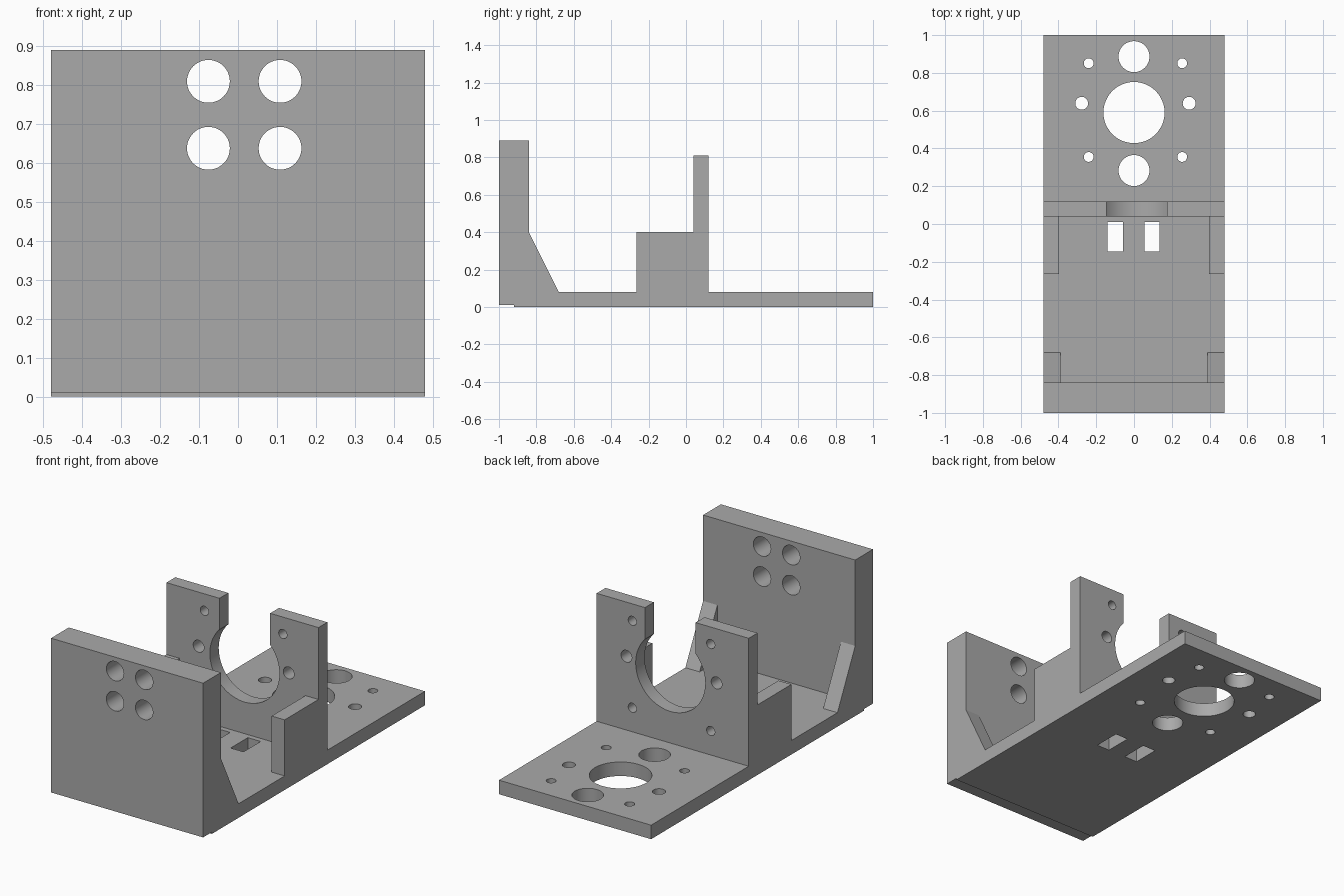
import bpy, bmesh
from mathutils import Matrix, Vector

old = bpy.data.objects.get("Cube")
if old:
    bpy.data.objects.remove(old, do_unlink=True)

grey = bpy.data.materials.new("plain_grey")
grey.use_nodes = True
colour = (0.4, 0.4, 0.4, 1)
grey.diffuse_color = colour
grey.node_tree.nodes["Principled BSDF"].inputs["Base Color"].default_value = colour

HALF = 0.48      # half width of the bracket
FLOOR = 0.08     # top of the base plate


def make_object(name, bm):
    bmesh.ops.recalc_face_normals(bm, faces=bm.faces[:])
    mesh = bpy.data.meshes.new(name)
    bm.to_mesh(mesh)
    bm.free()
    mesh.materials.append(grey)
    obj = bpy.data.objects.new(name, mesh)
    bpy.context.collection.objects.link(obj)
    return obj


def extrude_x(name, profile, x0, x1):
    """Side profile of (y, z) points swept along x."""
    bm = bmesh.new()
    face = bm.faces.new([bm.verts.new((x0, y, z)) for y, z in profile])
    swept = bmesh.ops.extrude_face_region(bm, geom=[face])["geom"]
    verts = [v for v in swept if isinstance(v, bmesh.types.BMVert)]
    bmesh.ops.translate(bm, verts=verts, vec=(x1 - x0, 0, 0))
    return make_object(name, bm)


def box(name, x, y, z):
    return extrude_x(name, [(y[0], z[0]), (y[1], z[0]), (y[1], z[1]), (y[0], z[1])], *x)


def cylinder(centre, radius, axis, depth=0.5):
    bm = bmesh.new()
    turn = Vector((0, 0, 1)).rotation_difference(Vector(axis)).to_matrix().to_4x4()
    bmesh.ops.create_cone(bm, cap_ends=True, segments=48, radius1=radius, radius2=radius,
                          depth=depth, matrix=Matrix.Translation(centre) @ turn)
    return make_object("hole_cutter", bm)


def cut(obj, cutters):
    bpy.context.view_layer.objects.active = obj
    for cutter in cutters:
        cutter.hide_render = True
        mod = obj.modifiers.new("cut", "BOOLEAN")
        mod.operation = "DIFFERENCE"
        mod.solver = "EXACT"
        mod.object = cutter
        bpy.ops.object.modifier_apply(modifier=mod.name)
        bpy.data.objects.remove(cutter, do_unlink=True)
    bpy.ops.object.select_all(action="DESELECT")
    obj.select_set(True)
    bpy.ops.object.shade_smooth_by_angle()


def screw_pattern(middle):
    """Six screw holes as (x, height, radius) around a middle height."""
    holes = [(x, middle + d, 0.026) for x in (-0.24, 0.255) for d in (-0.248, 0.248)]
    return holes + [(x, middle + 0.036, 0.034) for x in (-0.277, 0.292)]


UP, BACK = (0, 0, 1), (0, 1, 0)

# Base plate with a small step under the front edge
base = extrude_x("base_plate", [(-1, 0.01), (-0.92, 0.01), (-0.92, 0), (1, 0),
                                (1, FLOOR), (-1, FLOOR)], -HALF, HALF)
round_holes = [(0, 0.59, 0.162), (0, 0.886, 0.082), (0, 0.283, 0.082)]
cutters = [cylinder((x, y, 0), r, UP) for x, y, r in round_holes + screw_pattern(0.603)]
cutters += [box("slot_cutter", x, (-0.145, 0.01), (-0.1, 0.2))
            for x in ((-0.14, -0.057), (0.055, 0.136))]
cut(base, cutters)

# Front wall with four round holes
front = box("front_wall", (-HALF, HALF), (-1, -0.84), (FLOOR, 0.89))
cut(front, [cylinder((x, -0.92, z), 0.055, BACK)
            for x in (-0.076, 0.108) for z in (0.638, 0.81)])

# Middle wall with an open-topped round seat and screw holes
middle = box("middle_wall", (-HALF, HALF), (0.04, 0.12), (FLOOR, 0.81))
cutters = [cylinder((0.014, 0.08, 0.48), 0.22, BACK),
           box("neck_cutter", (-0.145, 0.175), (-0.1, 0.3), (0.5, 1))]
cutters += [cylinder((x, 0.08, z), r, BACK) for x, z, r in screw_pattern(0.465)]
cut(middle, cutters)

# Side braces, one of each per side
for side, s in (("right", -1), ("left", 1)):
    inner, outer = s * 0.39, s * HALF
    extrude_x(side + "_front_gusset", [(-0.84, FLOOR), (-0.68, FLOOR), (-0.84, 0.4)], inner, outer)
    box(side + "_middle_brace", (s * 0.398, outer), (-0.265, 0.04), (FLOOR, 0.4))
